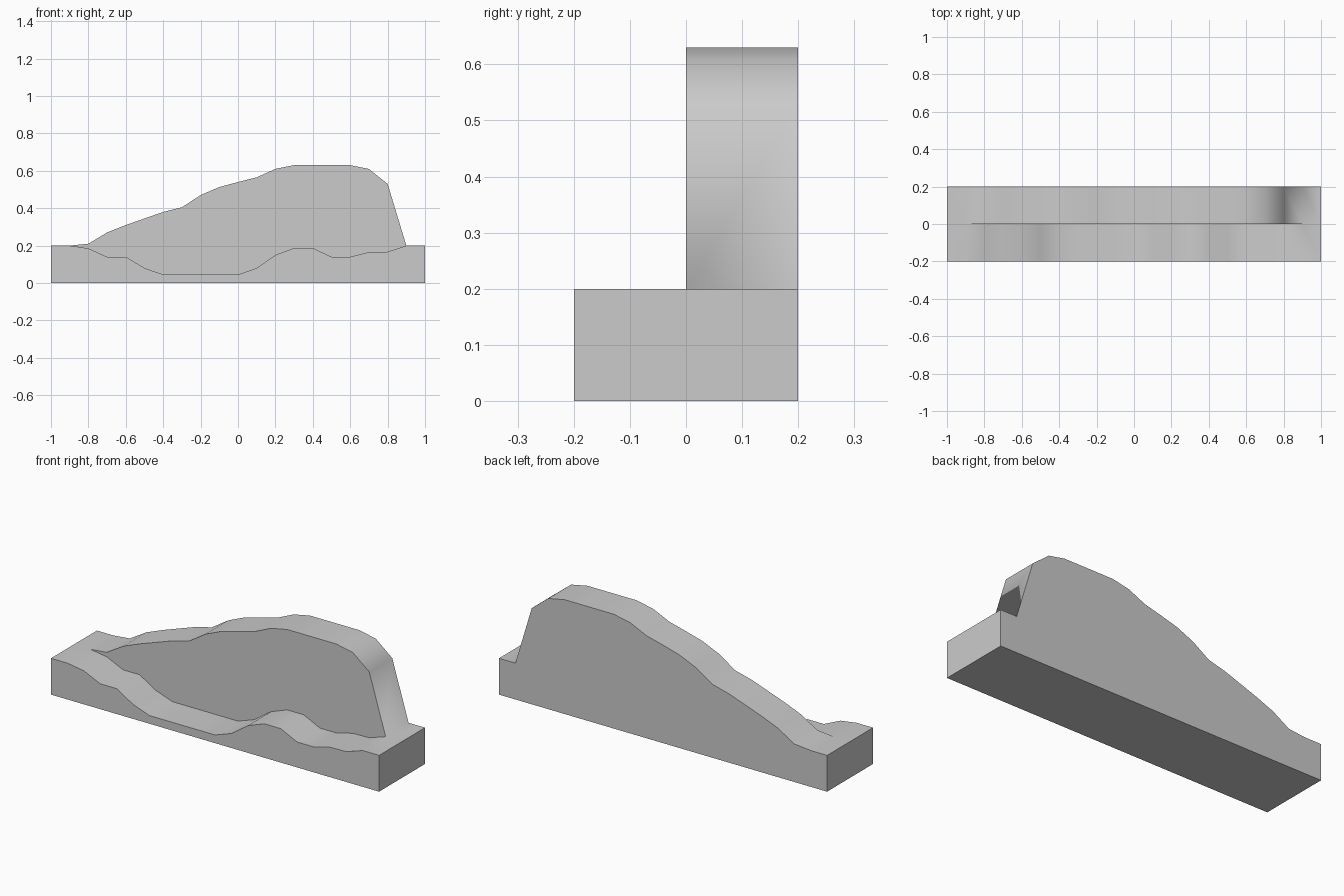
import bpy, bmesh, math

if "Cube" in bpy.data.objects:
    bpy.data.objects.remove(bpy.data.objects["Cube"])

# Height profiles sampled every 0.1 along x
LOW = [.2, .2, .185, .14, .14, .08, .045, .045, .045, .045, .045,
       .08, .15, .187, .187, .14, .14, .165, .167, .2, .2]
HIGH = [.2, .2, .21, .27, .31, .345, .38, .405, .47, .513, .54,
        .565, .61, .63, .63, .63, .63, .61, .53, .2, .2]


def build_terrain(name, low, high, half_depth=0.2):
    """Stepped block: low front shelf, high back ridge, vertical wall at y = 0."""
    bm = bmesh.new()
    rings = []
    for i, (a, b) in enumerate(zip(low, high)):
        x = -1 + 2 * i / (len(low) - 1)
        section = [(-half_depth, 0), (0, 0), (half_depth, 0),
                   (half_depth, b), (0, b), (0, a), (-half_depth, a)]
        rings.append([bm.verts.new((x, y, z)) for y, z in section])
    # skin between neighbouring cross-sections
    for r, s in zip(rings, rings[1:]):
        for k in range(7):
            n = (k + 1) % 7
            bm.faces.new((r[k], r[n], s[n], s[k]))
    # end caps
    bm.faces.new(rings[0])
    bm.faces.new(rings[-1])
    # merge where the shelf and ridge meet at equal height
    bmesh.ops.remove_doubles(bm, verts=bm.verts, dist=1e-4)
    bmesh.ops.recalc_face_normals(bm, faces=bm.faces)
    mesh = bpy.data.meshes.new(name)
    bm.to_mesh(mesh)
    bm.free()
    obj = bpy.data.objects.new(name, mesh)
    bpy.context.collection.objects.link(obj)
    return obj


# Single ground piece with smooth slopes and sharp box edges
terrain = build_terrain("terrain_step", LOW, HIGH)
bpy.context.view_layer.objects.active = terrain
terrain.select_set(True)
bpy.ops.object.shade_smooth_by_angle(angle=math.radians(80))
